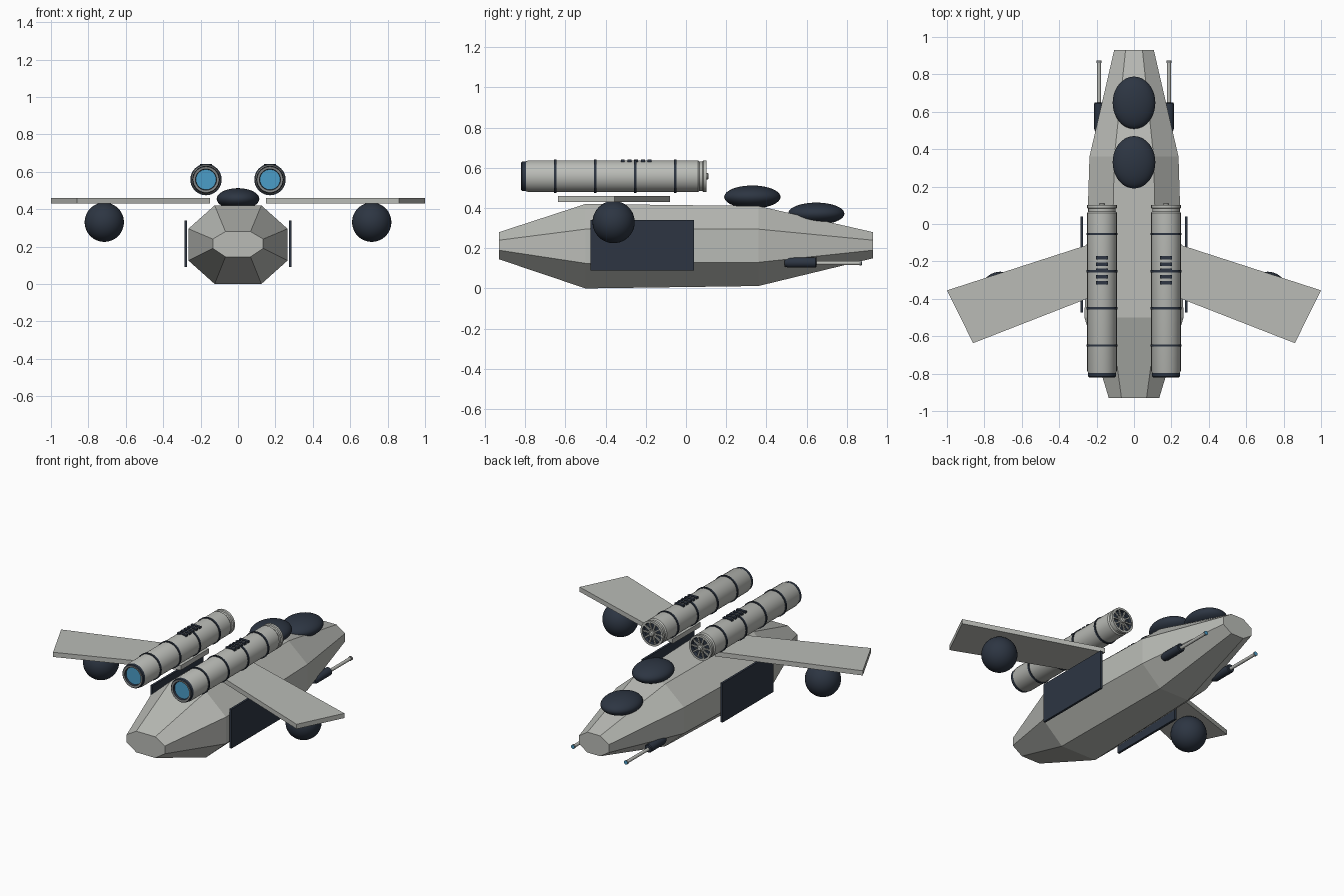
import bpy, bmesh, math
from mathutils import Vector, Matrix

cube = bpy.data.objects.get("Cube")
if cube:
    bpy.data.objects.remove(cube, do_unlink=True)


def material(name, rgb):
    m = bpy.data.materials.new(name)
    m.use_nodes = True
    m.diffuse_color = (*rgb, 1)
    m.node_tree.nodes["Principled BSDF"].inputs["Base Color"].default_value = (*rgb, 1)
    return m


GREY = material("light_grey", (0.49, 0.50, 0.47))
NAVY = material("dark_navy", (0.026, 0.036, 0.055))
BLUE = material("glow_blue", (0.07, 0.34, 0.58))
MID = material("mid_grey", (0.24, 0.25, 0.25))


def finish(bm, name, mats, smooth=False):
    bmesh.ops.recalc_face_normals(bm, faces=bm.faces)
    me = bpy.data.meshes.new(name)
    bm.to_mesh(me)
    bm.free()
    for m in mats:
        me.materials.append(m)
    ob = bpy.data.objects.new(name, me)
    bpy.context.collection.objects.link(ob)
    if smooth:
        bpy.ops.object.select_all(action="DESELECT")
        ob.select_set(True)
        bpy.context.view_layer.objects.active = ob
        bpy.ops.object.shade_smooth_by_angle(angle=math.radians(35))
    return ob


def loft(name, rings, mats):
    """Skin closed rings of points and cap both ends."""
    bm = bmesh.new()
    rows = [[bm.verts.new(p) for p in ring] for ring in rings]
    n = len(rows[0])
    for a, b in zip(rows, rows[1:]):
        for i in range(n):
            j = (i + 1) % n
            bm.faces.new((a[i], a[j], b[j], b[i]))
    bm.faces.new(rows[0])
    bm.faces.new(rows[-1])
    return finish(bm, name, mats)


def lathe(name, x, z, profile, sides=32):
    """Turn (y, radius, material of the next band) about an axis along y."""
    bm = bmesh.new()
    mats, rows = [], []
    for y, r, m in profile:
        if m not in mats:
            mats.append(m)
        count = sides if r else 1
        rows.append([bm.verts.new((x + r * math.cos(math.tau * i / sides), y,
                                   z + r * math.sin(math.tau * i / sides)))
                     for i in range(count)])
    for (a, b), step in zip(zip(rows, rows[1:]), profile):
        for i in range(sides):
            j = (i + 1) % sides
            corners = [a[i % len(a)], a[j % len(a)], b[j % len(b)], b[i % len(b)]]
            f = bm.faces.new(list(dict.fromkeys(corners)))
            f.material_index = mats.index(step[2])
    return finish(bm, name, mats, True)


def box(name, centre, size, mat, turn=None):
    bm = bmesh.new()
    bmesh.ops.create_cube(bm, size=1, matrix=Matrix.Diagonal((*size, 1)))
    if turn:
        bm.transform(turn)
    bm.transform(Matrix.Translation(centre))
    return finish(bm, name, [mat])


def ellipsoid(name, centre, radii):
    bm = bmesh.new()
    bmesh.ops.create_uvsphere(bm, u_segments=40, v_segments=24, radius=1)
    bm.transform(Matrix.Translation(centre) @ Matrix.Diagonal((*radii, 1)))
    return finish(bm, name, [NAVY], True)


# Faceted hull: y, half width, flat half width, then four heights
def section(y, w, f, top, high, low, bottom):
    right = [(f, top), (w, high), (w, low), (f, bottom)]
    left = [(-x, z) for x, z in reversed(right)]
    return [(x, y, z) for x, z in right + left]


loft("hull", [section(-0.93, 0.135, 0.067, 0.28, 0.24, 0.19, 0.145),
              section(-0.50, 0.265, 0.125, 0.42, 0.295, 0.125, 0.0),
              section(0.36, 0.238, 0.105, 0.41, 0.295, 0.13, 0.012),
              section(0.93, 0.106, 0.045, 0.28, 0.24, 0.19, 0.15)], [GREY])

# Canopy domes on the centre line
ellipsoid("rear_dome", (0, 0.33, 0.455), (0.114, 0.14, 0.057))
ellipsoid("nose_dome", (0, 0.648, 0.372), (0.114, 0.14, 0.055))

for side, s in (("left", 1), ("right", -1)):
    # Swept wing and the pod beneath it
    plan = [(0.15, -0.08), (1.0, -0.355), (0.86, -0.637), (0.15, -0.36)]
    loft(side + "_wing", [[(s * x, y, z) for x, y in plan] for z in (0.43, 0.46)], [GREY])
    ellipsoid(side + "_wing_pod", (s * 0.715, -0.36, 0.33), (0.105,) * 3)

    # Flat panel beside the hull
    box(side + "_side_panel", (s * 0.28, -0.217, 0.215), (0.014, 0.515, 0.25), NAVY)

    # Engine tube with recessed glowing end and fan end
    ex, ez = s * 0.171, 0.558
    lathe(side + "_engine", ex, ez, [
        (-0.805, 0, BLUE), (-0.805, 0.054, NAVY), (-0.818, 0.057, MID),
        (-0.82, 0.069, NAVY), (-0.815, 0.074, NAVY), (-0.797, 0.074, GREY),
        (-0.785, 0.079, GREY), (0.06, 0.079, GREY), (0.068, 0.073, GREY),
        (0.082, 0.073, GREY), (0.086, 0.079, GREY), (0.102, 0.079, GREY),
        (0.102, 0.066, NAVY), (0.082, 0.063, NAVY), (0.082, 0, NAVY)])
    lathe(side + "_fan_hub", ex, ez, [
        (0.08, 0, GREY), (0.08, 0.017, GREY), (0.107, 0.017, GREY),
        (0.113, 0.011, GREY), (0.113, 0, GREY)], 20)
    for i in range(10):
        turn = Matrix.Rotation(math.tau * i / 10, 4, "Y")
        arm = turn @ Vector((0.04, 0, 0))
        box(f"{side}_fan_blade_{i + 1}", Vector((ex, 0.094, ez)) + arm,
            (0.055, 0.008, 0.009), GREY, turn)

    # Bands around the engine and vent slots on top
    for i in range(4):
        y = -0.65 + 0.199 * i
        lathe(f"{side}_engine_band_{i + 1}", ex, ez, [
            (y - 0.006, 0, NAVY), (y - 0.006, 0.084, NAVY),
            (y + 0.006, 0.084, NAVY), (y + 0.006, 0, NAVY)])
    for i in range(5):
        box(f"{side}_vent_{i + 1}", (ex, -0.315 + 0.0335 * i, ez + 0.077),
            (0.064, 0.019, 0.014), NAVY)

    # Cannon with slim barrel and glowing tip
    gx, gz = s * 0.187, 0.129
    lathe(side + "_cannon_body", gx, gz, [
        (0.49, 0, NAVY), (0.49, 0.019, NAVY), (0.51, 0.026, NAVY),
        (0.645, 0.026, NAVY), (0.65, 0.022, NAVY), (0.65, 0, NAVY)], 20)
    lathe(side + "_cannon_barrel", gx, gz - 0.003, [
        (0.64, 0, GREY), (0.64, 0.010, GREY), (0.862, 0.010, MID),
        (0.862, 0.013, MID), (0.874, 0.013, BLUE), (0.875, 0, BLUE)], 16)
